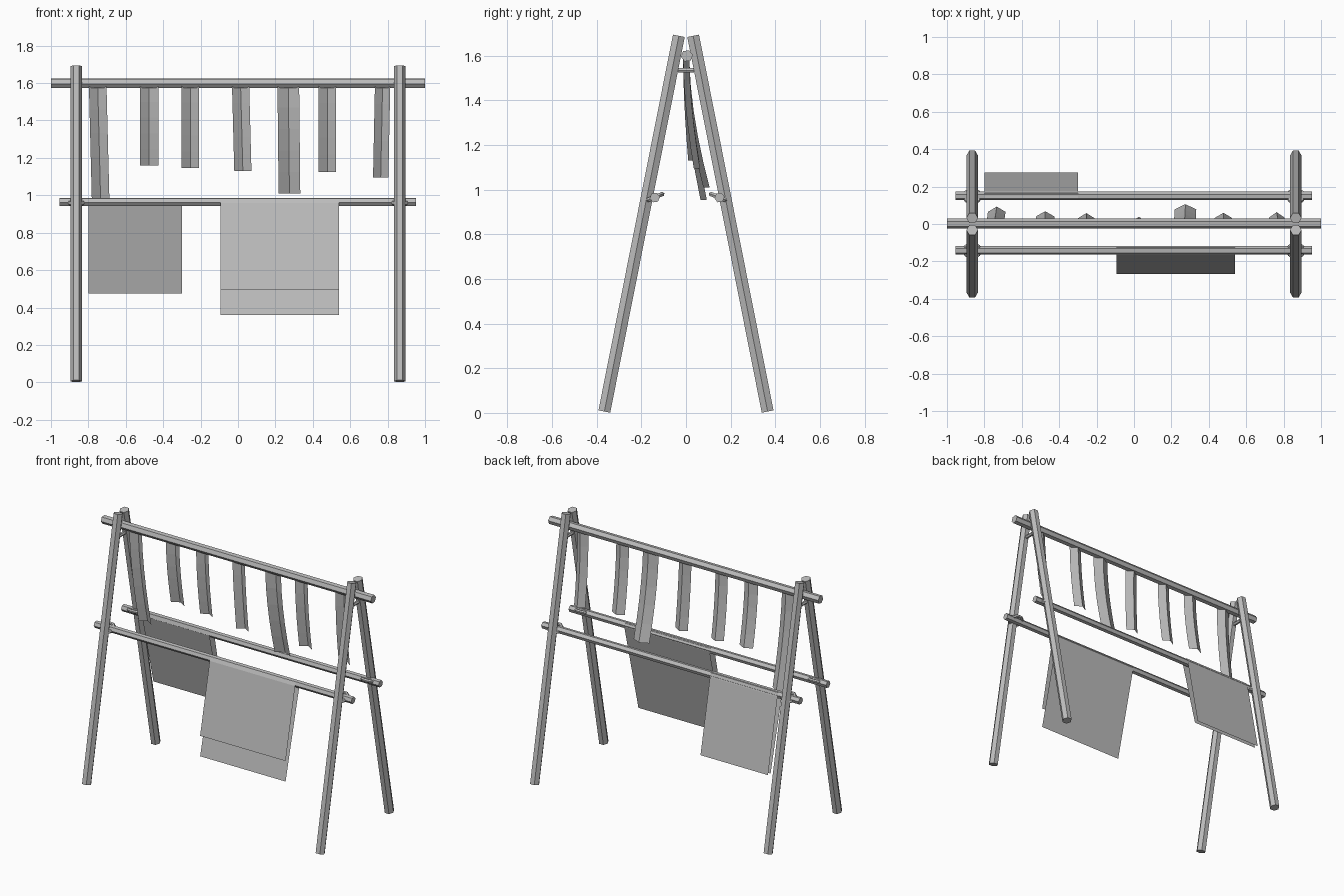
import bpy, bmesh, math
from mathutils import Vector, Matrix

if "Cube" in bpy.data.objects:
    bpy.data.objects.remove(bpy.data.objects["Cube"])

grey = bpy.data.materials.new("weathered_grey")
grey.diffuse_color = (0.5, 0.5, 0.5, 1)
grey.use_nodes = True
grey.node_tree.nodes["Principled BSDF"].inputs["Base Color"].default_value = grey.diffuse_color


def make(name, bm):
    mesh = bpy.data.meshes.new(name)
    bm.to_mesh(mesh)
    bm.free()
    mesh.materials.append(grey)
    obj = bpy.data.objects.new(name, mesh)
    bpy.context.collection.objects.link(obj)
    return obj


def pole(name, a, b, radius, side=(1, 0, 0)):
    """Six-sided pole from a to b with a corner facing the side direction."""
    a, b = Vector(a), Vector(b)
    z = (b - a).normalized()
    x = Vector(side)
    x = (x - z * x.dot(z)).normalized()
    rot = Matrix((x, z.cross(x), z)).transposed().to_4x4()
    bm = bmesh.new()
    bmesh.ops.create_cone(bm, cap_ends=True, segments=6, radius1=radius,
                          radius2=radius, depth=(b - a).length)
    # put a corner exactly on the local x axis
    v = bm.verts[:][0].co
    spin = Matrix.Rotation(-math.atan2(v.y, v.x), 4, 'Z')
    bm.transform(Matrix.Translation((a + b) / 2) @ rot @ spin)
    return make(name, bm)


def ring(name, centre, major, minor, tilt, n=10, m=6):
    """Rope lashing tilted about the x axis."""
    bm = bmesh.new()
    loops = []
    for i in range(n):
        u = 2 * math.pi * i / n
        loops.append([bm.verts.new(((major + minor * math.cos(w)) * math.cos(u),
                                    (major + minor * math.cos(w)) * math.sin(u),
                                    minor * math.sin(w)))
                      for w in (2 * math.pi * j / m for j in range(m))])
    for i in range(n):
        p, q = loops[i], loops[(i + 1) % n]
        for j in range(m):
            k = (j + 1) % m
            bm.faces.new((p[j], q[j], q[k], p[k]))
    bm.transform(Matrix.Translation(centre) @ Matrix.Rotation(tilt, 4, 'X'))
    return make(name, bm)


def sheet(name, rows):
    """Open surface through equal-length rows of points."""
    bm = bmesh.new()
    grid = [[bm.verts.new(p) for p in r] for r in rows]
    for r, s in zip(grid, grid[1:]):
        for i in range(len(r) - 1):
            bm.faces.new((r[i], r[i + 1], s[i + 1], s[i]))
    return make(name, bm)


# Trestle legs, lashings and the small peg between each pair of leg tops
for sx, side in ((-1, "left"), (1, "right")):
    x = sx * 0.865
    for sy, end in ((-1, "front"), (1, "back")):
        pole(f"{end}_leg_{side}", (x, sy * 0.366, 0.006), (x, sy * 0.032, 1.69), 0.031)
        ring(f"{end}_lashing_{side}", (x, sy * 0.145 + 0.003, 0.966), 0.04, 0.011,
             -sy * math.radians(22))
    pole(f"top_peg_{side}", (x, -0.035, 1.535), (x, 0.035, 1.535), 0.012)

# Cross bars
pole("top_bar", (-1, 0.004, 1.6), (1, 0.004, 1.6), 0.027, (0, 0.4, 1))
pole("front_bar", (-0.955, -0.14, 0.965), (0.952, -0.14, 0.965), 0.023, (0, 0.4, 1))
pole("back_bar", (-0.955, 0.15, 0.965), (0.952, 0.15, 0.965), 0.023, (0, 0.4, 1))


# Hides folded over the lower bars: inner flap, over the bar, outer flap
def hide(name, x0, x1, profile):
    sheet(name, [[(x0, y, z), (x1, y, z)] for y, z in profile])


hide("front_hide", -0.093, 0.54,
     [(-0.268, 0.36), (-0.118, 0.96), (-0.125, 0.982), (-0.155, 0.982),
      (-0.167, 0.96), (-0.268, 0.497)])
hide("back_hide", -0.80, -0.30,
     [(0.248, 0.475), (0.127, 0.96), (0.135, 0.985), (0.165, 0.985),
      (0.175, 0.96), (0.275, 0.475)])

# Hanging strips: creased down the middle, curling backwards
# centre x, width, bottom z, crease y at the tip, sideways drift
strips = [(-0.742, 0.094, 0.955, 0.093, 0.008), (-0.475, 0.10, 1.16, 0.068, 0.0),
          (-0.255, 0.092, 1.145, 0.058, 0.0), (0.020, 0.092, 1.13, 0.038, 0.006),
          (0.272, 0.116, 1.01, 0.106, 0.003), (0.478, 0.094, 1.125, 0.060, 0.0),
          (0.768, 0.082, 1.095, 0.063, -0.005)]
for n, (x, w, bottom, tip, drift) in enumerate(strips, 1):
    rows = []
    for i in range(6):
        t = i / 5
        z = 1.585 + (bottom - 1.585) * t
        y = 0.015 + (tip - 0.015) * t ** 1.7
        c = x + drift * (2 * t - 1)
        rows.append([(c - w / 2, y - 0.028, z), (c, y, z), (c + w / 2, y - 0.028, z)])
    sheet(f"hanging_strip_{n}", rows)
